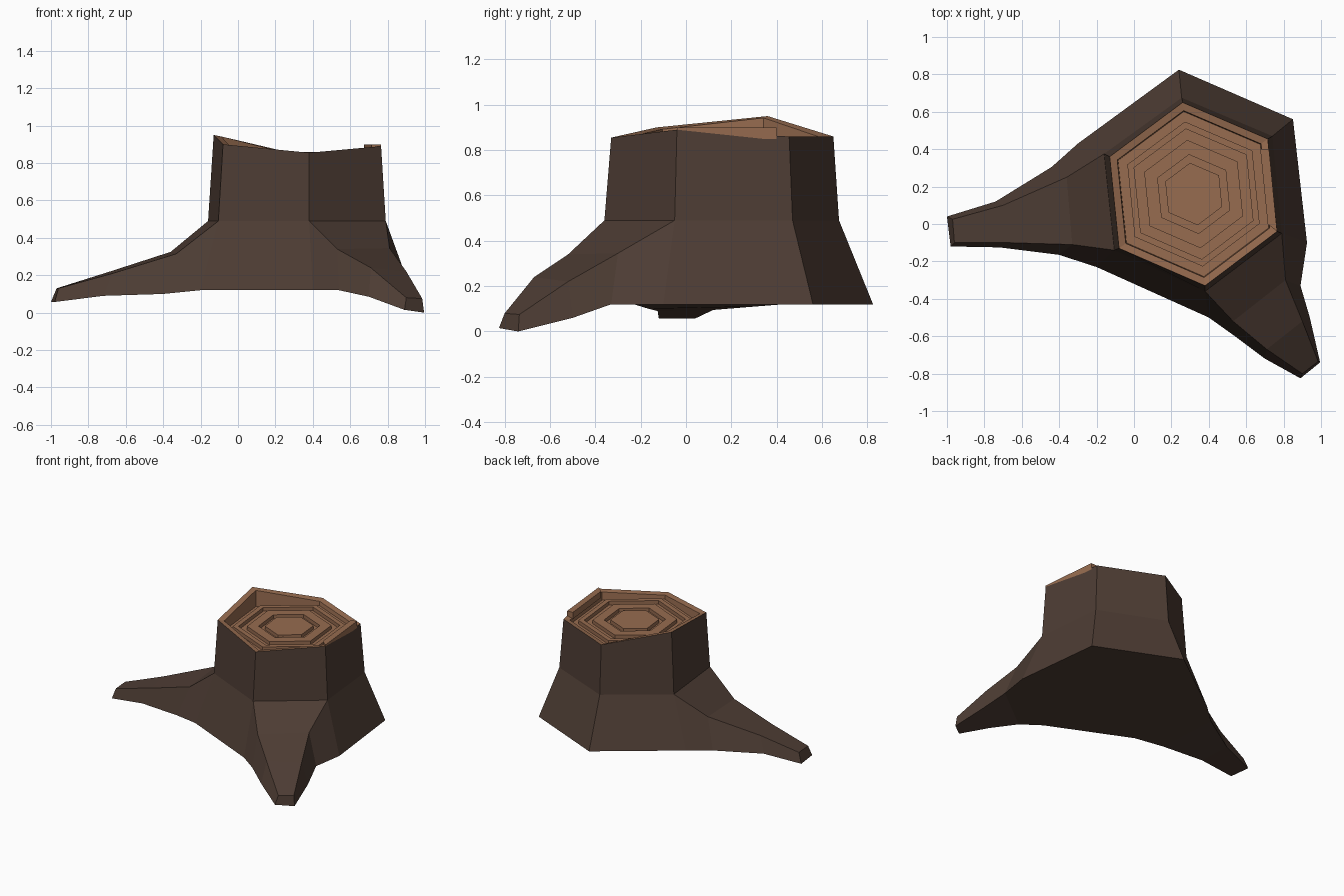
import bpy, bmesh
from mathutils import Vector

if "Cube" in bpy.data.objects:
    bpy.data.objects.remove(bpy.data.objects["Cube"])


def material(name, col):
    m = bpy.data.materials.new(name)
    m.diffuse_color = (*col, 1)
    m.use_nodes = True
    m.node_tree.nodes["Principled BSDF"].inputs["Base Color"].default_value = m.diffuse_color
    return m


BARK = material("bark", (0.075, 0.046, 0.034))
WOOD = material("cut_wood", (0.31, 0.15, 0.08))


def finish(bm, name, mat):
    bmesh.ops.remove_doubles(bm, verts=bm.verts, dist=1e-5)
    bmesh.ops.recalc_face_normals(bm, faces=bm.faces)
    me = bpy.data.meshes.new(name)
    bm.to_mesh(me)
    bm.free()
    me.materials.append(mat)
    ob = bpy.data.objects.new(name, me)
    bpy.context.collection.objects.link(ob)
    return ob


def face(bm, pts):
    return bm.faces.new([bm.verts.new(p) for p in pts])


def skin(bm, a, b, skip=()):
    # quads between two closed loops
    n = len(a)
    for i in range(n):
        if i not in skip:
            j = (i + 1) % n
            face(bm, (a[i], a[j], b[j], b[i]))


# Six-sided trunk profiles, starting at the back left corner
top = [(-.13, .36, .95), (-.08, -.13, .90), (.38, -.33, .855),
       (.765, -.04, .89), (.715, .455, .86), (.26, .65, .86)]
mid = [(-.16, .375, .49), (-.105, -.14, .49), (.38, -.36, .49),
       (.79, -.05, .49), (.74, .47, .49), (.255, .675, .49)]
base = [(-.30, .43, .12), (-.20, -.23, .12), (.40, -.50, .12),
        (.925, -.10, .12), (.85, .56, .12), (.24, .825, .12)]

# Trunk and roots: sides 0 and 2 continue outwards as roots
bm = bmesh.new()
skin(bm, top, mid)
skin(bm, mid, base, skip=(0, 2))
face(bm, base)


def root(k, sections):
    # each section: top k, top k+1, bottom k+1, bottom k
    loops = [[mid[k], mid[k + 1], base[k + 1], base[k]]] + sections
    for a, b in zip(loops, loops[1:]):
        skin(bm, a, b)
    face(bm, loops[-1])


root(0, [
    [(-.36, .25, .325), (-.33, -.11, .315), (-.40, -.165, .10), (-.44, .305, .11)],
    [(-.70, .10, .215), (-.67, -.10, .21), (-.72, -.125, .09), (-.74, .12, .095)],
    [(-.97, .025, .13), (-.96, -.10, .13), (-.98, -.12, .057), (-1.0, .04, .057)]])
root(2, [
    [(.53, -.52, .34), (.81, -.30, .345), (.89, -.33, .12), (.54, -.60, .12)],
    [(.71, -.67, .24), (.90, -.52, .22), (.94, -.50, .06), (.70, -.72, .085)],
    [(.90, -.80, .08), (.985, -.735, .075), (.995, -.74, .0), (.89, -.825, .015)]])
finish(bm, "trunk_and_roots", BARK)

# Cut surface: sloping rim, then hexagonal growth rings with grooves
CENTRE = Vector((.32, .16))
FLAT, DEEP = .85, .822


def ring(s, z):
    pts = [CENTRE + (Vector(p[:2]) - CENTRE) * s for p in top]
    return [(p.x, p.y, z) for p in pts]


bm = bmesh.new()
rim = [(x, y, max(FLAT, t[2] - .008)) for (x, y, _), t in zip(ring(.91, 0), top)]
steps = [top, rim, ring(.90, DEEP), ring(.79, DEEP), ring(.79, FLAT),
         ring(.71, FLAT), ring(.71, DEEP), ring(.59, DEEP), ring(.59, FLAT),
         ring(.43, FLAT), ring(.43, DEEP), ring(.34, DEEP), ring(.34, FLAT)]
for a, b in zip(steps, steps[1:]):
    skin(bm, a, b)
face(bm, steps[-1])
finish(bm, "cut_rings", WOOD)

# Raised splinter along the right edge of the rim
bm = bmesh.new()
low = [(.765, -.04, .85), (.722, .40, .85), (.675, .40, .85), (.715, .0, .85)]
high = [(x, y, .90) for x, y, _ in low]
skin(bm, low, high)
face(bm, low)
face(bm, high)
finish(bm, "rim_splinter", WOOD)
